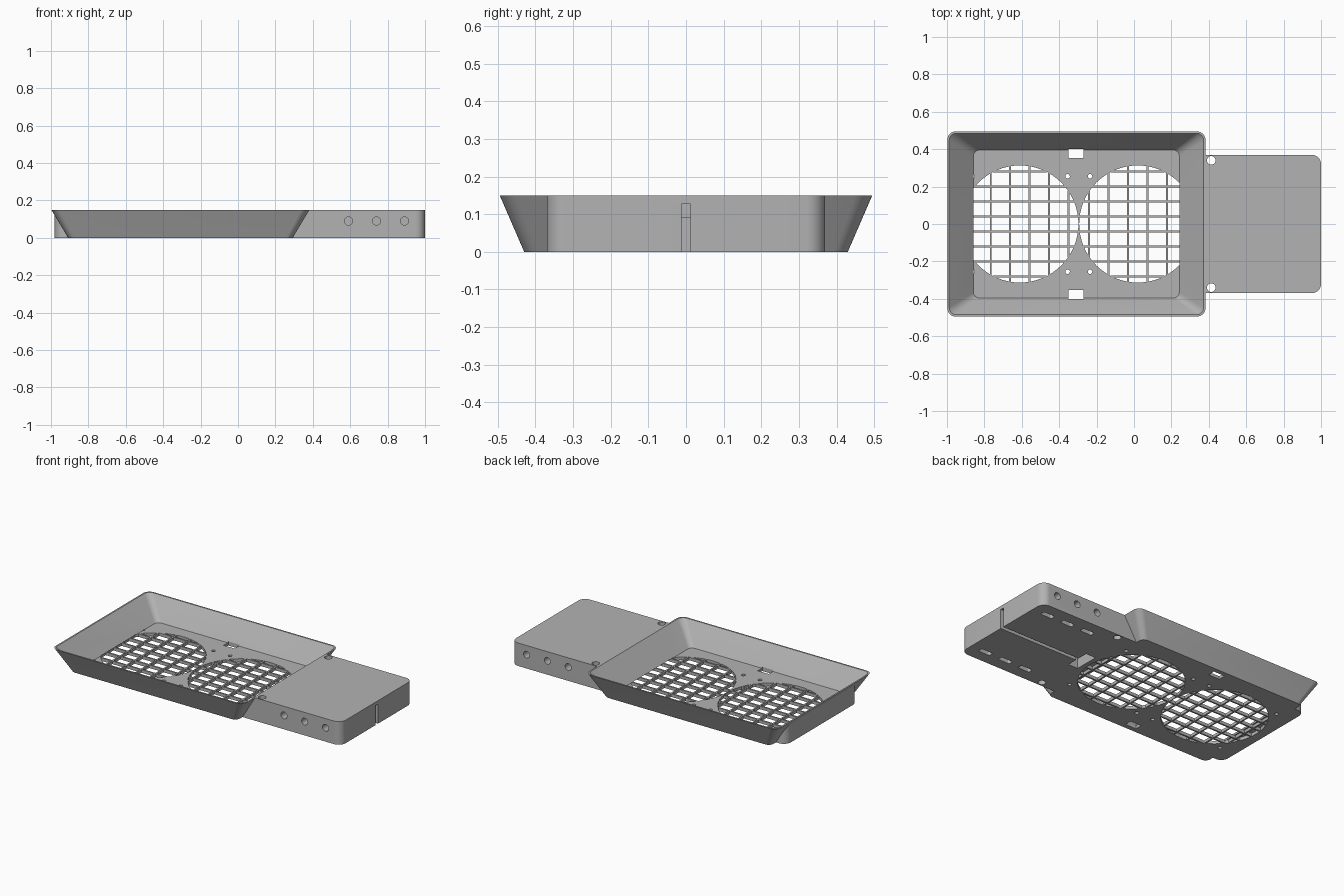
import bpy, bmesh
from math import sin, cos, pi, sqrt, radians

old = bpy.data.objects.get("Cube")
if old:
    bpy.data.objects.remove(old, do_unlink=True)

grey = bpy.data.materials.new("plain grey")
grey.use_nodes = True
grey.diffuse_color = (0.45, 0.45, 0.45, 1)
grey.node_tree.nodes["Principled BSDF"].inputs["Base Color"].default_value = (0.45, 0.45, 0.45, 1)

FLOOR = 0.02
HEIGHT = 0.15
TRAY_X = -0.308
FAN_X = (-0.61, 0.02)
FAN_R = 0.313


def ring(cx, cy, hx, hy, r, z, seg=8):
    """Outline of a rounded rectangle."""
    pts = []
    for q, (sx, sy) in enumerate(((1, 1), (-1, 1), (-1, -1), (1, -1))):
        for i in range(seg + 1):
            a = (q + i / seg) * pi / 2
            pts.append((cx + sx * (hx - r) + r * cos(a), cy + sy * (hy - r) + r * sin(a), z))
    return pts


def loft(name, rings):
    """Closed solid through rings with equal point counts."""
    bm = bmesh.new()
    rows = [[bm.verts.new(p) for p in r] for r in rings]
    n = len(rows[0])
    bm.faces.new(rows[0][::-1])
    bm.faces.new(rows[-1])
    for low, high in zip(rows, rows[1:]):
        for i in range(n):
            j = (i + 1) % n
            bm.faces.new((low[i], low[j], high[j], high[i]))
    bmesh.ops.recalc_face_normals(bm, faces=bm.faces)
    mesh = bpy.data.meshes.new(name)
    bm.to_mesh(mesh)
    bm.free()
    mesh.materials.append(grey)
    ob = bpy.data.objects.new(name, mesh)
    bpy.context.collection.objects.link(ob)
    return ob


def box(name, x0, x1, y0, y1, z0, z1):
    return loft(name, [[(x0, y0, z), (x1, y0, z), (x1, y1, z), (x0, y1, z)] for z in (z0, z1)])


def pin(name, x, y, r, z0, z1, n=24):
    return loft(name, [[(x + r * cos(2 * pi * i / n), y + r * sin(2 * pi * i / n), z)
                        for i in range(n)] for z in (z0, z1)])


def side_pin(name, x, z, r, y0, y1, n=24):
    return loft(name, [[(x + r * cos(2 * pi * i / n), y, z + r * sin(2 * pi * i / n))
                        for i in range(n)] for y in (y0, y1)])


def combine(target, tool, operation):
    mod = target.modifiers.new("cut", "BOOLEAN")
    mod.operation = operation
    mod.solver = "EXACT"
    mod.object = tool
    bpy.context.view_layer.objects.active = target
    bpy.ops.object.modifier_apply(modifier=mod.name)
    bpy.data.objects.remove(tool, do_unlink=True)


# Flared tray joined to the long base block
body = loft("tray_and_base", [ring(TRAY_X, 0, 0.6, 0.43, 0.035, 0),
                              ring(TRAY_X, 0, 0.69, 0.495, 0.045, HEIGHT)])
block = loft("base_block", [ring(0.01, 0, 0.99, 0.37, 0.05, z) for z in (0, HEIGHT)])
combine(body, block, "UNION")

# Hollow of the tray
hollow = loft("hollow", [ring(TRAY_X, 0, 0.55, 0.395, 0.03, FLOOR),
                         ring(TRAY_X, 0, 0.70, 0.499, 0.04, HEIGHT + 0.02)])
combine(body, hollow, "DIFFERENCE")

cutters = []
# Fan openings with their four screw holes
for fx in FAN_X:
    cutters.append(pin("fan_cut", fx, 0, FAN_R, -0.05, FLOOR + 0.001, 64))
    for sx in (-1, 1):
        for sy in (-1, 1):
            cutters.append(pin("screw_cut", fx + sx * 0.255, sy * 0.255, 0.012,
                               -0.05, FLOOR + 0.001, 16))
for s in (-1, 1):
    # Clip windows and mounting holes
    y0, y1 = sorted((s * 0.352, s * 0.4))
    cutters.append(box("clip_cut", -0.35, -0.27, y0, y1, -0.05, 0.06))
    cutters.append(pin("mount_cut", 0.413, s * 0.34, 0.023, -0.05, 0.25))
    # Side bolt holes and nut slots
    for x in (0.59, 0.74, 0.89):
        y0, y1 = sorted((s * 0.24, s * 0.45))
        cutters.append(side_pin("bolt_cut", x, 0.09, 0.022, y0, y1))
        cutters.append(loft("nut_cut", [ring(x, s * 0.28, 0.042, 0.016, 0.01, z)
                                        for z in (-0.05, 0.115)]))
# Cable channel and connector pocket underneath
cutters.append(box("channel_cut", 0.4, 1.1, -0.012, 0.012, -0.05, 0.127))
cutters.append(box("pocket_cut", 0.36, 0.43, -0.08, 0.08, -0.05, 0.09))
for c in cutters:
    combine(body, c, "DIFFERENCE")

bpy.ops.object.select_all(action="DESELECT")
body.select_set(True)
bpy.context.view_layer.objects.active = body
bpy.ops.object.shade_smooth_by_angle(angle=radians(30))

# Guard grilles, each bar trimmed to the round opening
W = 0.005
for label, fx in zip(("right", "left"), FAN_X):
    for s in (-1, 1):
        for k in range(4):
            y = s * (0.04 + 0.08 * k)
            h = sqrt(FAN_R ** 2 - y * y) + 0.003
            box(f"{label}_grille_long_bar", fx - h, fx + h, y - W, y + W, 0, FLOOR)
        for k in range(3):
            x = fx + s * (0.052 + 0.104 * k)
            h = sqrt(FAN_R ** 2 - (x - fx) ** 2) + 0.003
            box(f"{label}_grille_cross_bar", x - W, x + W, -h, h, 0.0005, FLOOR - 0.0005)
